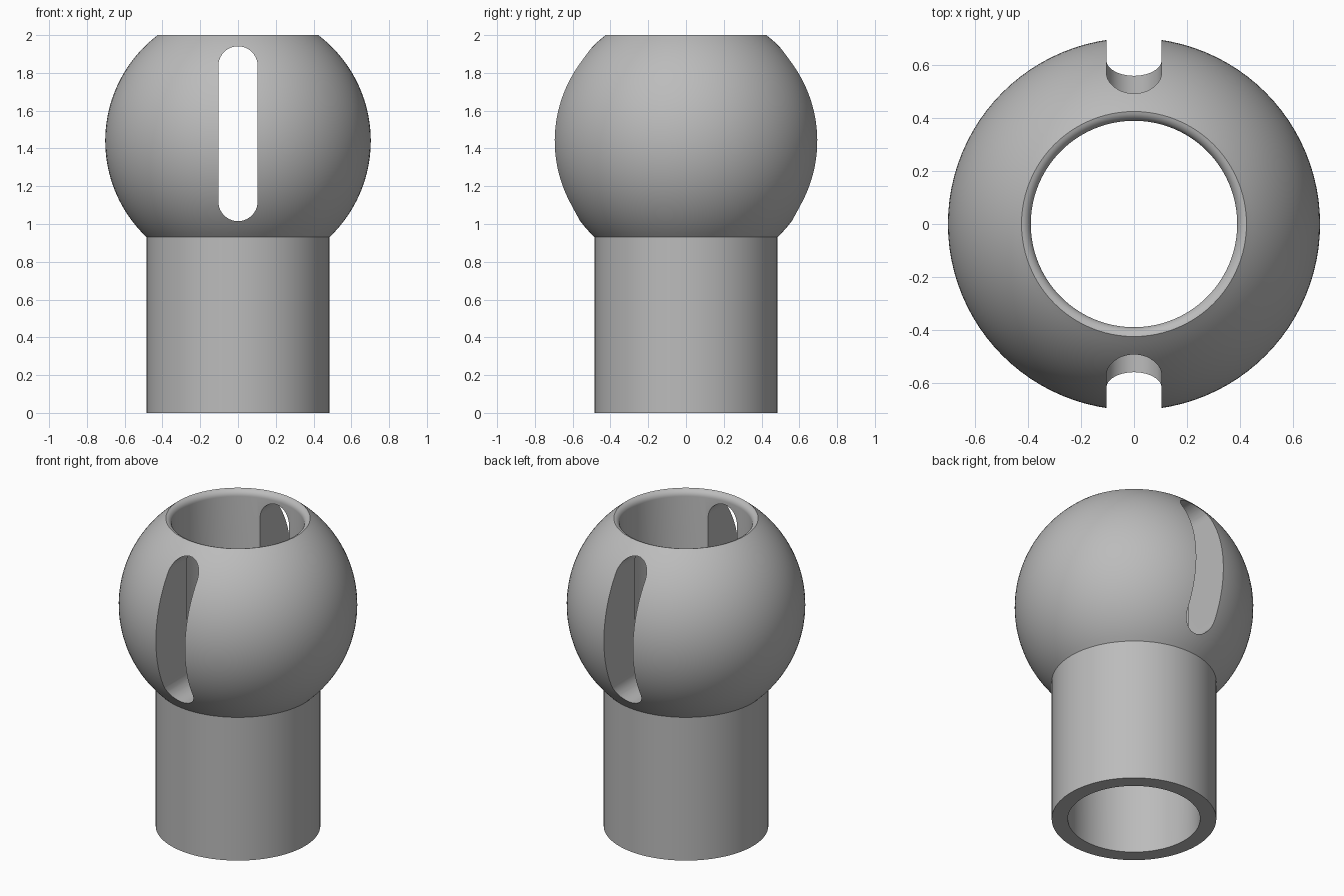
import bpy
import bmesh
from math import asin, cos, pi, radians, sin
from mathutils import Matrix, Vector

cube = bpy.data.objects.get("Cube")
if cube:
    bpy.data.objects.remove(cube)

BALL_R, BALL_Z, TOP = 0.703, 1.44, 2.0
TUBE_R, BORE_R, LIP = 0.485, 0.39, 0.04
SLOT_R, SLOT_LOW, SLOT_HIGH = 0.104, 1.119, 1.837

grey = bpy.data.materials.new("grey")
grey.use_nodes = True
grey.diffuse_color = (0.5, 0.5, 0.5, 1)
grey.node_tree.nodes["Principled BSDF"].inputs["Base Color"].default_value = (0.5, 0.5, 0.5, 1)


def make_object(name, bm):
    bmesh.ops.recalc_face_normals(bm, faces=bm.faces)
    mesh = bpy.data.meshes.new(name)
    bm.to_mesh(mesh)
    bm.free()
    mesh.materials.append(grey)
    obj = bpy.data.objects.new(name, mesh)
    bpy.context.collection.objects.link(obj)
    return obj


def lathe(name, profile, steps):
    """Spin a closed (radius, height) outline about z."""
    bm = bmesh.new()
    rings = []
    for r, z in profile:
        rings.append([bm.verts.new((r * cos(2 * pi * i / steps), r * sin(2 * pi * i / steps), z))
                      for i in range(steps)])
    for k, ring in enumerate(rings):
        nxt = rings[(k + 1) % len(rings)]
        for i in range(steps):
            j = (i + 1) % steps
            bm.faces.new((ring[i], ring[j], nxt[j], nxt[i]))
    return make_object(name, bm)


def arc(radius, centre_r, centre_z, start, end, n):
    angles = [start + (end - start) * i / n for i in range(n + 1)]
    return [(centre_r + radius * cos(a), centre_z + radius * sin(a)) for a in angles]


# Hollow ball on a tube, with a rounded lip at the top of the bore
low = -pi / 2 + asin(TUBE_R / BALL_R)
high = asin((TOP - BALL_Z) / BALL_R)
profile = [(BORE_R, 0), (TUBE_R, 0)]
profile += arc(BALL_R, 0, BALL_Z, low, high, 40)
profile += arc(LIP, BORE_R + LIP, TOP - LIP, pi / 2, pi, 8)[1:]
body = lathe("slotted_ball_tube", profile, 96)

# Round-ended cutter that passes through front and back
bm = bmesh.new()
outline = arc(SLOT_R, 0, SLOT_HIGH, 0, pi, 20) + arc(SLOT_R, 0, SLOT_LOW, pi, 2 * pi, 20)
face = bm.faces.new([bm.verts.new((x, -1, z)) for x, z in outline])
extruded = bmesh.ops.extrude_face_region(bm, geom=[face])["geom"]
bmesh.ops.translate(bm, vec=(0, 2, 0),
                    verts=[v for v in extruded if isinstance(v, bmesh.types.BMVert)])
cutter = make_object("slot_cutter", bm)
cutter.hide_render = True

cut = body.modifiers.new("slots", "BOOLEAN")
cut.operation = "DIFFERENCE"
cut.solver = "EXACT"
cut.object = cutter
bpy.context.view_layer.objects.active = body
body.select_set(True)
bpy.ops.object.modifier_apply(modifier=cut.name)
bpy.data.objects.remove(cutter)
bpy.ops.object.shade_smooth_by_angle(angle=radians(30))
